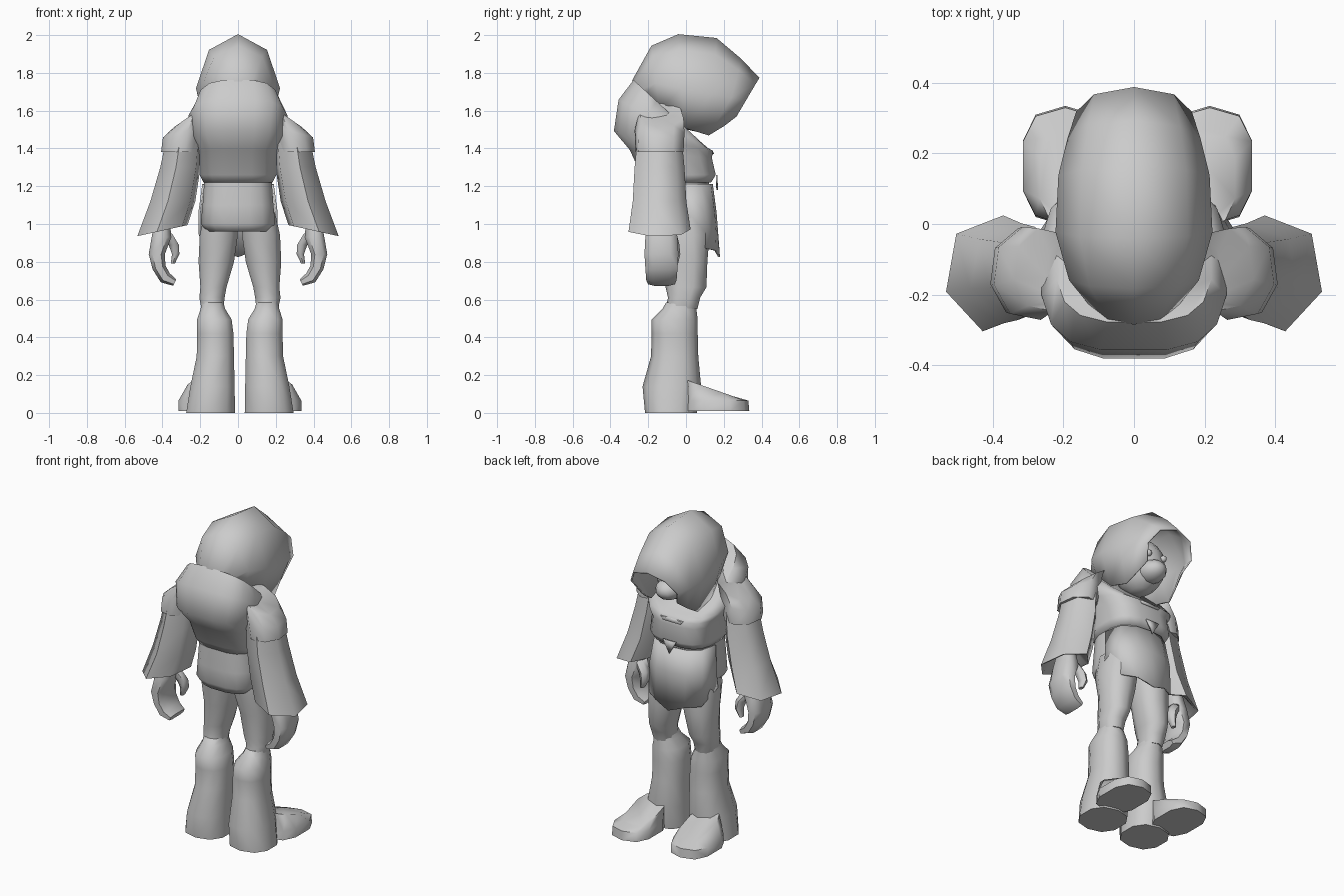
import bpy, bmesh
from math import sin, cos, pi, radians

cube = bpy.data.objects.get("Cube")
if cube:
    bpy.data.objects.remove(cube)

cloth = bpy.data.materials.new("plain grey")
cloth.use_nodes = True
GREY = (0.6, 0.6, 0.6, 1)
cloth.diffuse_color = GREY
cloth.node_tree.nodes["Principled BSDF"].inputs["Base Color"].default_value = GREY


def finish(name, bm, angle=62, thickness=0):
    bmesh.ops.recalc_face_normals(bm, faces=bm.faces)
    mesh = bpy.data.meshes.new(name)
    bm.to_mesh(mesh)
    bm.free()
    mesh.materials.append(cloth)
    obj = bpy.data.objects.new(name, mesh)
    bpy.context.collection.objects.link(obj)
    bpy.ops.object.select_all(action='DESELECT')
    obj.select_set(True)
    bpy.context.view_layer.objects.active = obj
    bpy.ops.object.shade_smooth_by_angle(angle=radians(angle))
    if thickness:
        mod = obj.modifiers.new("thickness", 'SOLIDIFY')
        mod.thickness = thickness
        mod.offset = 0


def skin(bm, rows, closed):
    """Join rows of points with quads."""
    rows = [[bm.verts.new(p) for p in row] for row in rows]
    for a, b in zip(rows, rows[1:]):
        n = len(a)
        for i in range(n if closed else n - 1):
            j = (i + 1) % n
            bm.faces.new((a[i], a[j], b[j], b[i]))
    return rows


def loft(name, rings, n=10, box=0.8, side=1, shift=0, turn=0):
    """Rings are x, y, z, half width, half depth, slope along x, slope along y."""
    def signed(v):
        return (1 if v > 0 else -1) * abs(v) ** box
    rows = []
    for ring in rings:
        x, y, z, rx, ry, sx, sy = (list(ring) + [0, 0])[:7]
        row = []
        for i in range(n):
            t = 2 * pi * (i + 0.5) / n + radians(turn)
            dx, dy = rx * signed(cos(t)), ry * signed(sin(t))
            row.append(((x + dx) * side + shift, y + dy, z + dx * sx + dy * sy))
        rows.append(row)
    bm = bmesh.new()
    rows = skin(bm, rows, True)
    bm.faces.new(rows[0])
    bm.faces.new(rows[-1])
    finish(name, bm)


def ball(name, place, size):
    bm = bmesh.new()
    bmesh.ops.create_uvsphere(bm, u_segments=12, v_segments=8, radius=1)
    bmesh.ops.scale(bm, vec=size, verts=bm.verts)
    bmesh.ops.translate(bm, vec=place, verts=bm.verts)
    finish(name, bm)


def plate(name, points, thickness):
    bm = bmesh.new()
    bm.faces.new([bm.verts.new(p) for p in points])
    finish(name, bm, 30, thickness)


# Hood: arches from the nape forward to the peaked rim
arches = [  # top y, z, base y, z, half width
    (-.28, 1.76, -.24, 1.66, .1),
    (-.18, 1.94, -.14, 1.6, .18),
    (-.04, 2.0, -.01, 1.51, .218),
    (.16, 1.98, .12, 1.47, .21),
    (.29, 1.87, .2, 1.52, .185),
    (.385, 1.77, .265, 1.57, .16),
]
rows = []
for ty, tz, by, bz, w in arches:
    row = []
    for i in range(7):
        t = radians(-40 + 260 * i / 6)
        h = (sin(t) + .643) / 1.643
        row.append((w * cos(t), by + (ty - by) * h, bz + (tz - bz) * h))
    rows.append(row)
bm = bmesh.new()
rows = skin(bm, rows, False)
bm.faces.new(rows[0])
finish("hood", bm, 60, .01)

# Face inside the hood
ball("head", (0, .05, 1.66), (.14, .16, .17))
ball("snout", (0, .155, 1.59), (.08, .1, .065))
for side, label in ((1, "left"), (-1, "right")):
    ball(label + "_eye", (side * .055, .195, 1.68), (.02, .02, .02))

# Tunic with slanted collar, hump and waist
loft("tunic", [
    (0, -.09, 1.59, .222, .19, 0, -.92),
    (0, -.12, 1.53, .265, .24, 0, -.54),
    (0, -.12, 1.44, .245, .265, 0, -.2),
    (0, -.08, 1.37, .21, .22, 0, -.1),
    (0, -.04, 1.26, .205, .2),
    (0, -.04, 1.22, .185, .175),
], n=16, box=.64)
loft("skirt", [
    (0, -.045, 1.24, .18, .17),
    (0, -.05, 1.1, .19, .17),
    (0, -.05, 1.0, .2, .17),
    (0, -.05, .96, .165, .15),
], n=16, box=.7)

# Front and side flaps hanging from the skirt
half = [  # x, top y, bottom y, bottom z
    (.205, -.02, -.02, .95), (.18, .085, .105, .87), (.1, .135, .155, .86), (0, .145, .175, .825)]
edge = half + [(-x, a, b, z) for x, a, b, z in half[-2::-1]]
bm = bmesh.new()
skin(bm, [[(x * .9, a - .008, 1.21) for x, a, b, z in edge],
          [(x, a + .012, 1.06) for x, a, b, z in edge],
          [(x, b, z) for x, a, b, z in edge]], False)
finish("skirt_flaps", bm, 50, .01)

# Chest ornaments
plate("buckle", [(-.045, .162, 1.26), (.045, .162, 1.26), (0, .165, 1.18)], .009)
plate("neck_strip", [(-.08, .135, 1.39), (.08, .135, 1.39),
                     (.06, .145, 1.37), (-.06, .145, 1.37)], .009)

for side, label in ((1, "left"), (-1, "right")):
    # Sloping shoulder and flared sleeve with a hollow cuff
    loft(label + "_shoulder", [
        (.19, -.13, 1.61, .06, .09, -.7),
        (.25, -.13, 1.575, .09, .12, -.7),
        (.29, -.14, 1.49, .11, .135, -.3),
        (.305, -.14, 1.38, .105, .13),
    ], n=8, box=.95, side=side, turn=10)
    loft(label + "_sleeve", [
        (.285, -.14, 1.45, .1, .12),
        (.305, -.14, 1.3, .112, .135),
        (.345, -.14, 1.12, .125, .145),
        (.4, -.14, .965, .14, .168, -.22),
        (.397, -.14, .97, .125, .15, -.22),
        (.39, -.14, 1.04, .08, .09),
    ], n=6, box=1, side=side, turn=12)

    # Curled hand
    loft(label + "_hand", [
        (.4, -.13, 1.04, .04, .06),
        (.405, -.13, .93, .055, .09),
        (.43, -.13, .84, .045, .095),
        (.418, -.13, .77, .036, .09, -.3),
        (.385, -.13, .715, .025, .085, -1),
        (.335, -.13, .69, .009, .075, -2),
    ], n=8, box=.7, side=side)
    loft(label + "_thumb", [
        (.385, -.09, .95, .04, .04),
        (.34, -.07, .89, .03, .035),
        (.33, -.06, .84, .022, .03),
        (.345, -.06, .79, .012, .018),
    ], n=6, side=side)

    # Trousers, gathered knee and bell-shaped boot shaft
    shift = .01
    loft(label + "_thigh", [
        (.1, -.02, 1.06, .09, .13),
        (.112, -.01, .94, .105, .135),
        (.125, .005, .8, .098, .108),
        (.14, 0, .665, .072, .108),
        (.148, -.01, .61, .07, .085),
        (.145, -.025, .55, .06, .085),
    ], box=.85, side=side, shift=shift)
    loft(label + "_boot", [
        (.145, -.025, .585, .06, .08),
        (.143, -.035, .55, .068, .09),
        (.135, -.06, .495, .095, .122),
        (.13, -.06, .42, .1, .122),
        (.13, -.06, .3, .103, .125),
        (.145, -.075, .14, .122, .155),
        (.155, -.08, 0, .135, .137),
    ], box=.85, side=side, shift=shift)
    loft(label + "_foot", [
        (.205, .165, .01, .125, .17),
        (.205, .165, .065, .125, .165),
        (.185, .13, .13, .095, .14, 0, -.35),
    ], box=.75, side=side, shift=shift)
